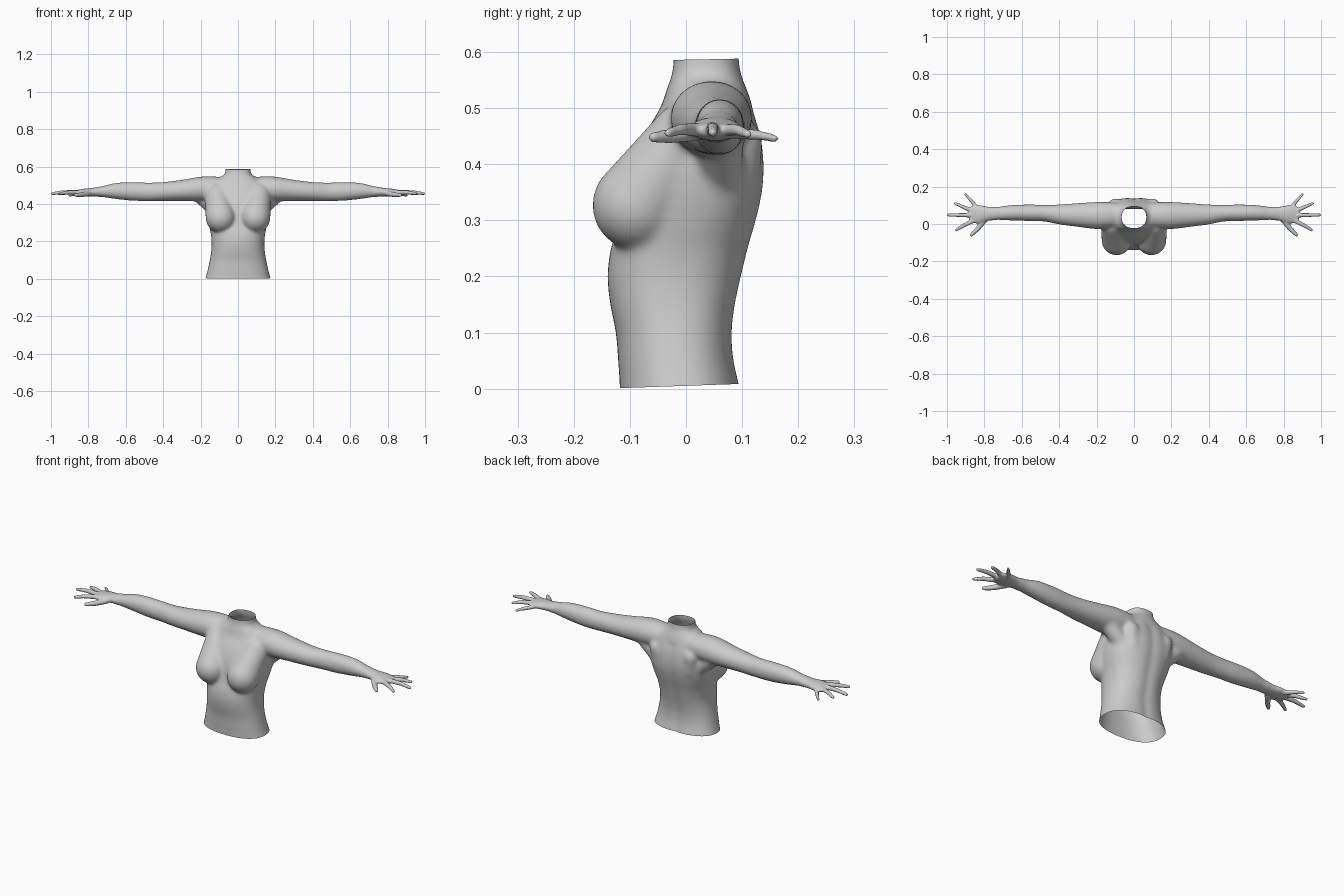
import bpy, bmesh, math
from mathutils import Vector, Matrix

if "Cube" in bpy.data.objects:
    bpy.data.objects.remove(bpy.data.objects["Cube"])

bm = bmesh.new()


def resample(rows, steps=5):
    """Catmull-Rom interpolation through a few hand-picked sections."""
    out = []
    for i in range(len(rows) - 1):
        a, b, c, d = (rows[max(0, min(len(rows) - 1, i + k))] for k in (-1, 0, 1, 2))
        for s in range(steps):
            t = s / steps
            out.append([0.5 * (2 * q + (r - p) * t + (2 * p - 5 * q + 4 * r - u) * t * t
                               + (3 * q - p - 3 * r + u) * t ** 3)
                        for p, q, r, u in zip(a, b, c, d)])
    return out + [list(rows[-1])]


def loft(rings):
    loops = [[bm.verts.new(p) for p in ring] for ring in rings]
    n = len(loops[0])
    for a, b in zip(loops, loops[1:]):
        for i in range(n):
            bm.faces.new((a[i], a[(i + 1) % n], b[(i + 1) % n], b[i]))
    bm.faces.new(loops[0][::-1])
    bm.faces.new(loops[-1])


def ball(p, r):
    bmesh.ops.create_uvsphere(bm, u_segments=24, v_segments=16, radius=r,
                              matrix=Matrix.Translation(p))


def capsule(p, rp, q, rq):
    p, q = Vector(p), Vector(q)
    ball(p, rp)
    ball(q, rq)
    rot = (q - p).to_track_quat('Z', 'Y').to_matrix().to_4x4()
    bmesh.ops.create_cone(bm, cap_ends=True, segments=24, radius1=rp, radius2=rq,
                          depth=(q - p).length,
                          matrix=Matrix.Translation((p + q) / 2) @ rot)


def spow(v, e):
    return math.copysign(abs(v) ** e, v)


# trunk and neck: height, half width, front y, back y
trunk = [(-.05, .19, -.117, .104), (.005, .174, -.118, .097), (.05, .162, -.121, .087),
         (.1, .151, -.125, .084), (.15, .143, -.135, .090), (.2, .141, -.14, .101),
         (.25, .147, -.134, .113), (.3, .16, -.118, .127), (.35, .171, -.11, .138),
         (.4, .176, -.098, .141), (.45, .168, -.076, .135), (.5, .145, -.046, .120),
         (.535, .105, -.034, .108), (.56, .072, -.025, .098), (.59, .066, -.022, .094),
         (.64, .066, -.022, .094)]
rings = []
for z, w, f, b in resample(trunk):
    ring = []
    for k in range(64):
        a = math.tau * k / 64
        c, s = math.cos(a), math.sin(a)
        x = w * spow(c, .85)
        y = (f + b) / 2 + (b - f) / 2 * spow(s, .85)
        if s > 0 and z < .5:                       # spine groove
            y -= .007 * math.exp(-(x / .022) ** 2)
        ring.append((x, y, z))
    rings.append(ring)
loft(rings)

# arm down to the palm: x, centre y, centre z, half depth, half height
arm = [(.07, .05, .485, .060, .058), (.13, .047, .484, .070, .064), (.2, .045, .481, .073, .066),
       (.3, .048, .473, .064, .057), (.4, .051, .467, .054, .051), (.48, .058, .465, .045, .050),
       (.56, .060, .467, .045, .050), (.65, .060, .470, .042, .044), (.72, .057, .467, .037, .031),
       (.775, .055, .464, .037, .023), (.825, .052, .462, .049, .020), (.865, .052, .460, .046, .014),
       (.88, .052, .460, .036, .011)]
# fingers: knuckle, middle joint, tip, base radius
fingers = [((.80, .018, .456), (.838, -.028, .450), (.868, -.058, .448), .015),
           ((.86, .018, .462), (.910, -.008, .462), (.950, -.032, .456), .0125),
           ((.87, .046, .463), (.935, .048, .464), (.993, .048, .456), .0125),
           ((.865, .070, .461), (.915, .092, .461), (.957, .111, .453), .012),
           ((.84, .088, .456), (.873, .128, .452), (.901, .159, .446), .011)]

for side in (1, -1):
    loft([[(side * x, y + ry * math.cos(math.tau * k / 32), z + rz * math.sin(math.tau * k / 32) * side)
           for k in range(32)] for x, y, z, ry, rz in resample(arm)])
    for knuckle, joint, tip, r in fingers:
        a, b, c = (Vector((side * p[0], p[1], p[2])) for p in (knuckle, joint, tip))
        capsule(a, r, b, r * .88)
        capsule(b, r * .88, c, r * .66)
    # breast with its slope up into the chest
    capsule((side * .093, -.087, .327), .081, (side * .112, .0, .445), .066)
    # shoulder blade
    capsule((side * .10, .095, .44), .042, (side * .085, .085, .36), .045)
    # armpit folds
    capsule((side * .13, .06, .38), .042, (side * .22, .06, .462), .042)

bmesh.ops.recalc_face_normals(bm, faces=bm.faces)
mesh = bpy.data.meshes.new("upper_body")
bm.to_mesh(mesh)
bm.free()
body = bpy.data.objects.new("upper_body", mesh)
bpy.context.collection.objects.link(body)
bpy.context.view_layer.objects.active = body
body.select_set(True)

# fuse all parts into one skin
fuse = body.modifiers.new("fuse", 'REMESH')
fuse.mode = 'VOXEL'
fuse.voxel_size = .005
bpy.ops.object.modifier_apply(modifier="fuse")

# soften the seams, lightly on the hands, then cut the waist and neck open
bm = bmesh.new()
bm.from_mesh(body.data)
soft = [v for v in bm.verts if abs(v.co.x) < .74]
for i in range(25):
    bmesh.ops.smooth_vert(bm, verts=soft, factor=.5, use_axis_x=True, use_axis_y=True, use_axis_z=True)
hands = [v for v in bm.verts if abs(v.co.x) > .70]
for i in range(3):
    bmesh.ops.smooth_vert(bm, verts=hands, factor=.5, use_axis_x=True, use_axis_y=True, use_axis_z=True)
for point, normal in (((0, -.118, .001), (0, .035, -1)), ((0, .035, .587), (0, -.02, 1))):
    bmesh.ops.bisect_plane(bm, geom=bm.verts[:] + bm.edges[:] + bm.faces[:],
                           plane_co=point, plane_no=normal, clear_outer=True)
bm.to_mesh(body.data)
bm.free()
bpy.ops.object.shade_smooth()
